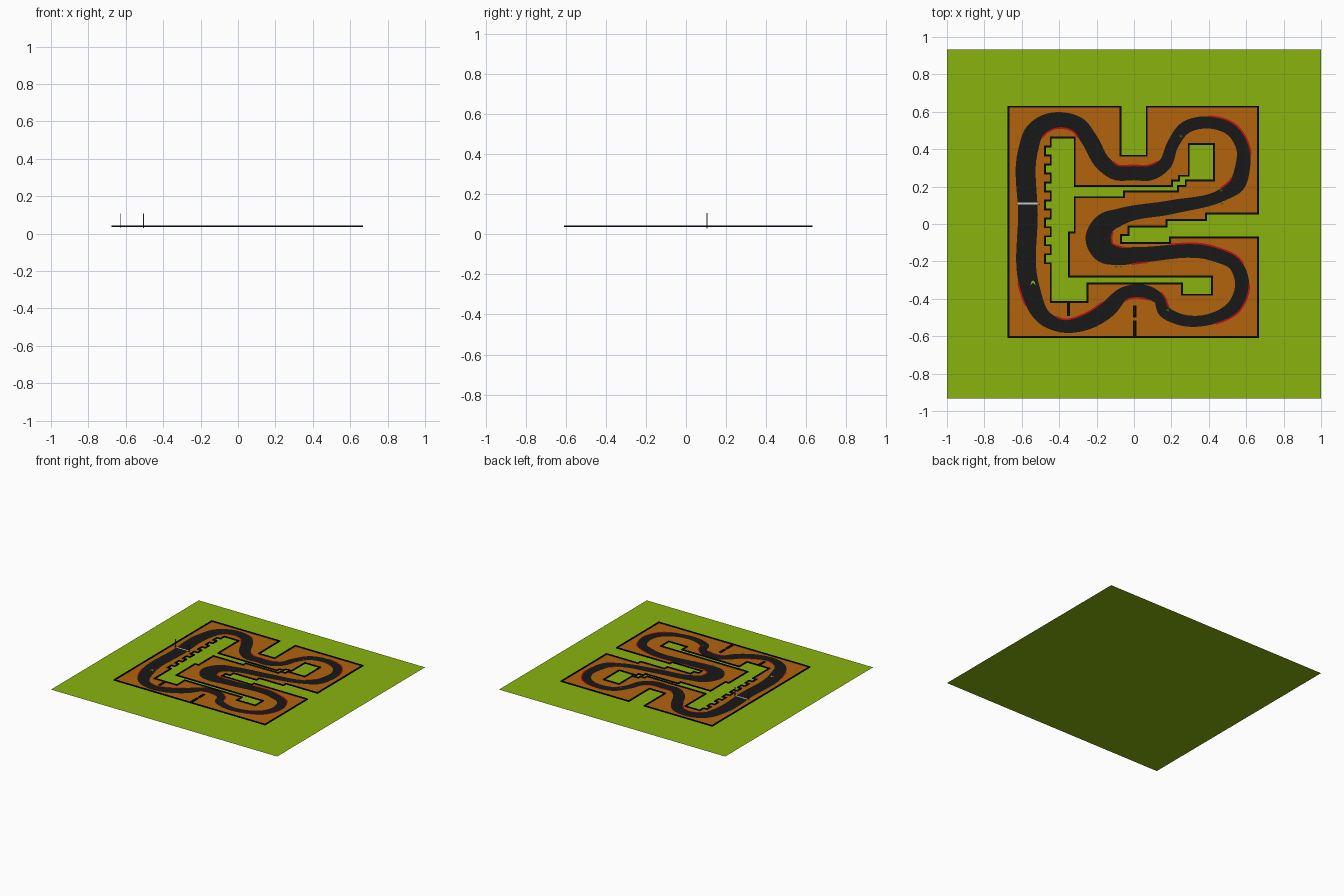
import bpy, bmesh, math
from mathutils import Vector

if "Cube" in bpy.data.objects:
    bpy.data.objects.remove(bpy.data.objects["Cube"])

def material(name, rgb):
    m = bpy.data.materials.new(name)
    m.diffuse_color = (*rgb, 1)
    m.use_nodes = True
    m.node_tree.nodes["Principled BSDF"].inputs["Base Color"].default_value = m.diffuse_color
    return m

GRASS = material("grass", (0.25, 0.45, 0.004))
DIRT = material("dirt", (0.45, 0.125, 0.004))
TAR = material("asphalt", (0.009, 0.009, 0.009))
BLACK = material("wall_black", (0.003, 0.003, 0.003))
RED = material("kerb_red", (0.5, 0.005, 0.005))
WHITE = material("line_white", (0.8, 0.8, 0.8))
STEEL = material("post_steel", (0.1, 0.1, 0.2))
TUFT = material("tuft_green", (0.06, 0.12, 0.005))
Z_DIRT, Z_ROAD, Z_KERB, Z_LINE = 0.038, 0.0395, 0.041, 0.0415

def finish(name, bm, mat):
    me = bpy.data.meshes.new(name)
    bm.to_mesh(me)
    bm.free()
    me.materials.append(mat)
    ob = bpy.data.objects.new(name, me)
    bpy.context.collection.objects.link(ob)
    return ob

def flat(name, loops, z, mat):
    """Flat filled shape; later loops cut holes in the first."""
    bm = bmesh.new()
    edges = []
    for loop in loops:
        vs = [bm.verts.new((x, y, z)) for x, y in loop]
        edges += [bm.edges.new((vs[i - 1], vs[i])) for i in range(len(vs))]
    bmesh.ops.triangle_fill(bm, edges=edges, use_beauty=True, normal=(0, 0, 1))
    for f in bm.faces:
        f.normal_update()
        if f.normal.z < 0:
            f.normal_flip()
    return finish(name, bm, mat)

def box(name, x0, x1, y0, y1, z0, z1, mat):
    bm = bmesh.new()
    bmesh.ops.create_cube(bm, size=1)
    for v in bm.verts:
        v.co = ((x0 + x1) / 2 + v.co.x * (x1 - x0), (y0 + y1) / 2 + v.co.y * (y1 - y0),
                (z0 + z1) / 2 + v.co.z * (z1 - z0))
    return finish(name, bm, mat)

def wall(name, loop, half=0.005, z0=0.036, z1=0.044):
    """Low mitred wall following a right-angled outline."""
    bm = bmesh.new()
    pts = [Vector(p) for p in loop]
    n = len(pts)
    rings = []
    for i, p in enumerate(pts):
        a = (p - pts[i - 1]).normalized()
        b = (pts[(i + 1) % n] - p).normalized()
        off = half * Vector((-a.y - b.y, a.x + b.x))
        rings.append([bm.verts.new((*(p + s * off), z))
                      for s, z in ((1, z0), (1, z1), (-1, z1), (-1, z0))])
    for i in range(n):
        for k in range(4):
            bm.faces.new((rings[i - 1][k], rings[i][k],
                          rings[i][(k + 1) % 4], rings[i - 1][(k + 1) % 4]))
    bmesh.ops.recalc_face_normals(bm, faces=bm.faces)
    return finish(name, bm, BLACK)

# Grass field
flat("grass_field", [[(-1, -.933), (1, -.933), (1, .933), (-1, .933)]], 0, GRASS)

# Dirt infield with a toothed island cut out
outer = [(-.67, .627), (-.072, .627), (-.072, .365), (.068, .365), (.068, .627), (.663, .627),
         (.663, .056), (.385, .056), (.385, .022), (.174, .022), (.174, -.014), (-.029, -.014),
         (-.029, -.058), (-.07, -.058), (-.07, -.101), (.193, -.101), (.193, -.073),
         (.663, -.073), (.663, -.605), (-.67, -.605)]
island = [(-.445, .462), (-.317, .462), (-.317, .203), (.203, .203), (.203, .232), (.24, .232),
          (.24, .258), (.293, .258), (.293, .427), (.428, .427), (.428, .232), (.277, .232),
          (.277, .203), (.235, .203), (.235, .174), (-.053, .174), (-.053, .143),
          (-.317, .143), (-.317, -.045), (-.348, -.045), (-.348, -.28), (.417, -.28),
          (.417, -.378), (.257, -.378), (.257, -.318), (-.248, -.318), (-.248, -.417),
          (-.445, -.417)]
step = 0.625 / 13
for k in range(7):
    y = -.21 + 2 * k * step
    island += [(-.445, y), (-.475, y), (-.475, y + step), (-.445, y + step)]
flat("dirt_infield", [outer, island], Z_DIRT, DIRT)
wall("outer_wall", outer)
wall("island_wall", island)
for i, (x, y0, y1) in enumerate([(-.35, -.492, -.417), (.004, -.5, -.437), (.004, -.605, -.517)]):
    box(f"divider_wall_{i}", x - .009, x + .009, y0, y1, .036, .044, BLACK)

# Road centreline: x, y, width
PATH = [(-.567, -.3, .105), (-.567, .05, .105), (-.567, .39, .105), (-.53, .495, .1),
        (-.46, .545, .09), (-.385, .556, .083), (-.3, .53, .085), (-.238, .45, .088),
        (-.165, .325, .085), (-.1, .276, .08), (0, .273, .078), (.085, .273, .08),
        (.165, .32, .07), (.205, .42, .063), (.275, .515, .067), (.396, .543, .065),
        (.525, .5, .068), (.583, .4, .07), (.58, .3, .08), (.55, .21, .085), (.48, .16, .068),
        (.2, .09, .075), (-.07, .04, .09), (-.16, -.005, .12), (-.19, -.08, .138),
        (-.16, -.145, .125), (-.09, -.17, .1), (.03, -.165, .085), (.43, -.162, .075),
        (.54, -.215, .073), (.578, -.32, .075), (.535, -.44, .073), (.425, -.504, .06),
        (.23, -.505, .062), (.16, -.465, .065), (.133, -.4, .06), (.085, -.37, .07),
        (-.05, -.37, .07), (-.14, -.455, .09), (-.25, -.522, .085), (-.385, -.545, .07),
        (-.475, -.505, .08), (-.555, -.35, .105)]
P = [Vector(p) for p in PATH]
N = len(P)

def tangent(i):
    a, b = P[i % N] - P[i % N - 1], P[(i + 1) % N] - P[i % N]
    return (a * (b.length / a.length) + b * (a.length / b.length)) / (a.length + b.length)

def road_point(t):
    """Smooth position and width at path parameter t."""
    i = int(math.floor(t))
    u = t - i
    a, b = P[i % N], P[(i + 1) % N]
    d = (b - a).length
    return ((2*u**3 - 3*u*u + 1) * a + (u**3 - 2*u*u + u) * d * tangent(i)
            + (3*u*u - 2*u**3) * b + (u**3 - u*u) * d * tangent(i + 1))

def ribbon(name, t0, t1, z, mat, offsets, closed=False):
    """Strip along the road between two sideways offsets (functions of road width)."""
    bm = bmesh.new()
    n = max(2, round((t1 - t0) * 8))
    rows = []
    for k in range(n if closed else n + 1):
        t = t0 + (t1 - t0) * k / n
        p = road_point(t)
        d = (road_point(t + .01) - road_point(t - .01)).xy.normalized()
        side = Vector((-d.y, d.x))
        rows.append([bm.verts.new((*(p.xy + side * f(p.z)), z)) for f in offsets])
    for k in range(0 if closed else 1, len(rows)):
        f = bm.faces.new((rows[k - 1][0], rows[k - 1][1], rows[k][1], rows[k][0]))
        f.normal_update()
        if f.normal.z < 0:
            f.normal_flip()
    return finish(name, bm, mat)

ribbon("road", 0, N, Z_ROAD, TAR, (lambda w: w / 2, lambda w: -w / 2), closed=True)

# Kerbs: start, end, side (1 = left of travel)
KERBS = [(3, 6.6, -1), (8.4, 11.8, 1), (15, 17.3, 1), (18.8, 20, -1), (22.8, 26.4, 1),
         (26.6, 27.1, -1), (27.4, 29.2, 1), (30, 32, 1), (34, 35.2, -1), (35.8, 37.2, 1),
         (38, 40.5, -1), (41.6, 42.9, 1)]
for i, (t0, t1, s) in enumerate(KERBS):
    ribbon(f"kerb_{i}", t0, t1, Z_KERB, RED,
           (lambda w: s * (w / 2 - .003), lambda w: s * (w / 2 + .006)))

# Start line with a post at each end
flat("start_line", [[(-.622, .104), (-.515, .104), (-.515, .114), (-.622, .114)]], Z_LINE, WHITE)
for name, x in (("left_post", -.627), ("right_post", -.505)):
    box(name, x - .0025, x + .0025, .102, .107, .03, .107, STEEL)

# Direction arrow on the road
flat("direction_arrow", [[(-.553, -.326), (-.54, -.314), (-.527, -.326), (-.53, -.312),
                          (-.54, -.3), (-.55, -.312)]], Z_LINE, GRASS)

# Small grass tufts at the road side
for i, (x, y) in enumerate([(-.095, -.228), (-.07, -.228), (.465, .18), (.47, .108),
                            (.25, .47), (.18, -.46)]):
    flat(f"grass_tuft_{i}", [[(x + r * math.cos(k * math.pi / 5), y + r * math.sin(k * math.pi / 5))
                              for k in range(10) for r in ((.011, .004)[k % 2],)]], Z_LINE, TUFT)
